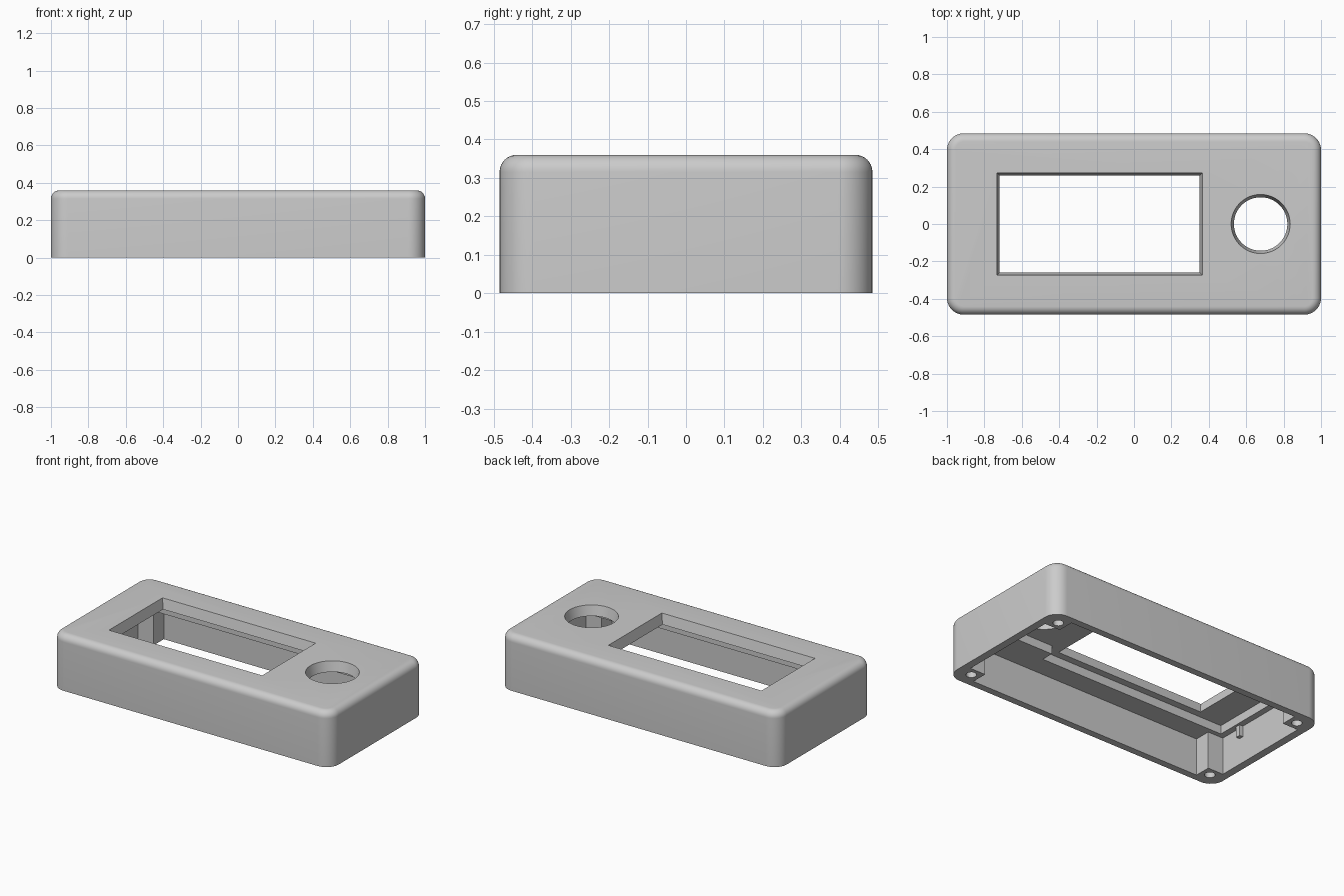
import bpy, bmesh, math

if "Cube" in bpy.data.objects:
    bpy.data.objects.remove(bpy.data.objects["Cube"])

W, D, H = 1.0, 0.485, 0.36        # half width, half depth, height
R, F = 0.09, 0.045                # corner radius, top edge radius
CEIL, PLATE = 0.24, 0.295         # cavity ceiling, underside of thin face plate

grey = bpy.data.materials.new("light grey plastic")
grey.diffuse_color = (0.6, 0.6, 0.6, 1)
grey.use_nodes = True
grey.node_tree.nodes["Principled BSDF"].inputs["Base Color"].default_value = grey.diffuse_color


def loft(name, rings):
    """Solid from stacked rings of equal point count, bottom to top."""
    bm = bmesh.new()
    rows = [[bm.verts.new(p) for p in ring] for ring in rings]
    n = len(rows[0])
    for a, b in zip(rows, rows[1:]):
        for i in range(n):
            j = (i + 1) % n
            bm.faces.new((a[i], a[j], b[j], b[i]))
    bm.faces.new(rows[0][::-1])
    bm.faces.new(rows[-1])
    bmesh.ops.recalc_face_normals(bm, faces=bm.faces)
    me = bpy.data.meshes.new(name)
    bm.to_mesh(me)
    bm.free()
    me.materials.append(grey)
    ob = bpy.data.objects.new(name, me)
    bpy.context.collection.objects.link(ob)
    return ob


def prism(name, outline, z0, z1):
    return loft(name, [[(x, y, z) for x, y in outline] for z in (z0, z1)])


def rounded_ring(inset, z, seg=10):
    r = R - inset
    pts = []
    for k, (sx, sy) in enumerate(((1, 1), (-1, 1), (-1, -1), (1, -1))):
        for i in range(seg + 1):
            a = math.pi / 2 * (k + i / seg)
            pts.append((sx * (W - R) + r * math.cos(a),
                        sy * (D - R) + r * math.sin(a), z))
    return pts


def rect_ring(x0, x1, y, z):
    return [(x0, -y, z), (x1, -y, z), (x1, y, z), (x0, y, z)]


def circle_ring(cx, cy, r, z, n=48):
    return [(cx + r * math.cos(2 * math.pi * i / n),
             cy + r * math.sin(2 * math.pi * i / n), z) for i in range(n)]


# Outer case with rounded corners and top edge
rings = [rounded_ring(0, 0)]
for i in range(9):
    a = math.pi / 2 * i / 8
    rings.append(rounded_ring(F * (1 - math.cos(a)), H - F + F * math.sin(a)))
case = loft("case", rings)

cutters = []

# Main cavity, leaving square screw posts in the corners
ix, iy, px, py = 0.95, 0.44, 0.84, 0.335
cavity = [(px, -iy), (px, -py), (ix, -py), (ix, py), (px, py), (px, iy),
          (-px, iy), (-px, py), (-ix, py), (-ix, -py), (-px, -py), (-px, -iy)]
cutters.append(prism("cavity_cutter", cavity, -0.1, CEIL))

# Stepped pocket under the face plate for the screen and the knob
pocket = [(-0.91, -0.305), (0.43, -0.305), (0.43, -0.225), (0.93, -0.225),
          (0.93, 0.225), (0.43, 0.225), (0.43, 0.305), (-0.91, 0.305)]
cutters.append(prism("pocket_cutter", pocket, 0.2, PLATE))


# Tapered screen window and knob hole (extended past both plate faces)
def taper(z):
    return 0.015 * (H - z) / (H - PLATE)


zs = (PLATE - 0.02, H + 0.02)
cutters.append(loft("window_cutter", [
    rect_ring(-0.733 + taper(z), 0.365 - taper(z), 0.274 - taper(z), z) for z in zs]))
cutters.append(loft("knob_cutter", [
    circle_ring(0.677, 0, 0.158 - taper(z), z) for z in zs]))

# Screw holes in the posts
for sx in (-1, 1):
    for sy in (-1, 1):
        cutters.append(loft("screw_cutter", [
            circle_ring(sx * 0.898, sy * 0.39, 0.031, z, 24) for z in (-0.1, 0.2)]))

# Apply the cuts, then remove the cutters
bpy.context.view_layer.objects.active = case
case.select_set(True)
for c in cutters:
    c.hide_render = True
    m = case.modifiers.new("cut", 'BOOLEAN')
    m.operation, m.solver, m.object = 'DIFFERENCE', 'EXACT', c
    bpy.ops.object.modifier_apply(modifier=m.name)
for c in cutters:
    bpy.data.objects.remove(c)
bpy.ops.object.shade_smooth_by_angle(angle=math.radians(30))

# Small locating rib on the inner end wall
prism("end_rib", [(-0.96, -0.185), (-0.925, -0.185), (-0.925, -0.155), (-0.96, -0.155)],
      0.17, 0.26)
